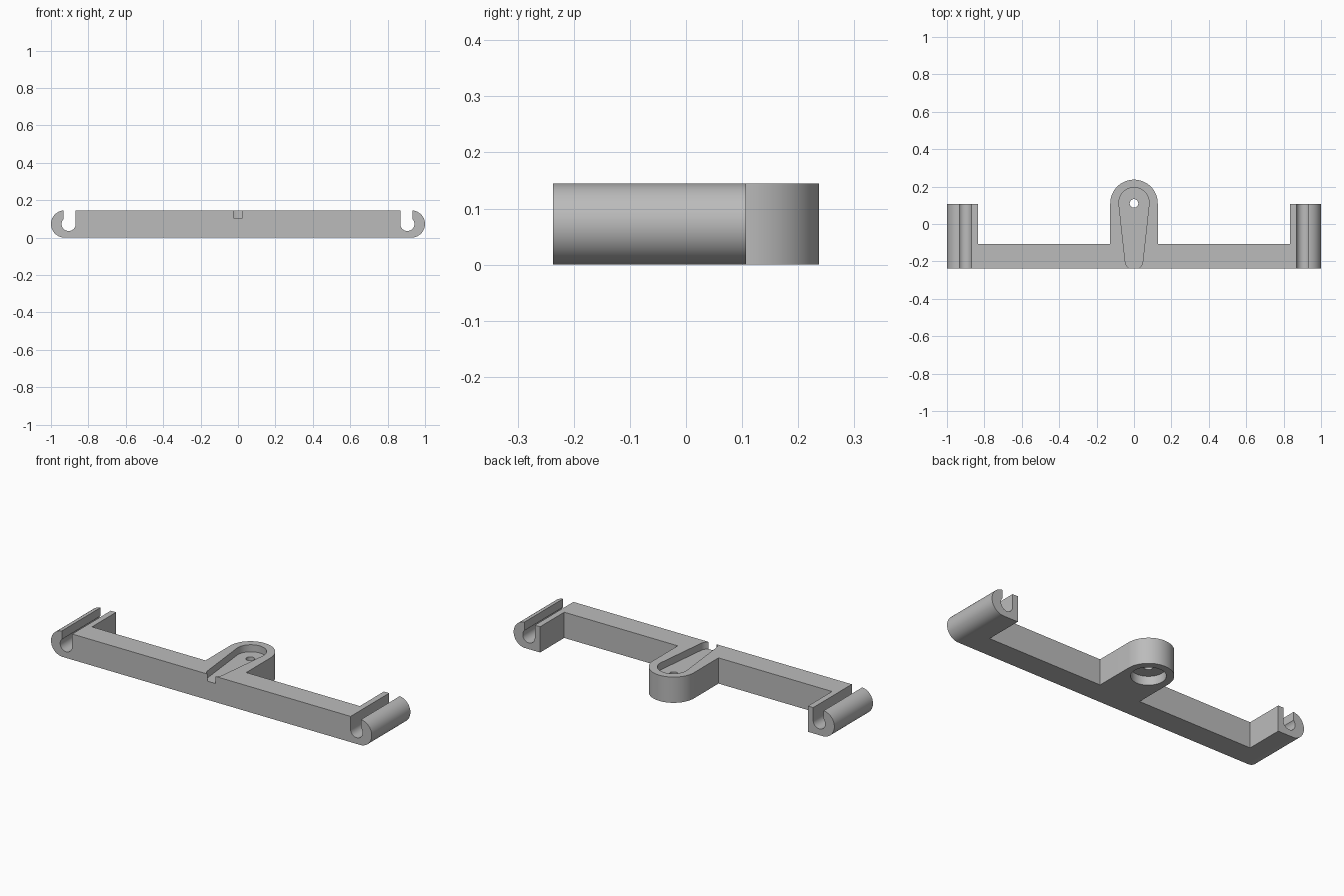
import bpy, bmesh
from math import cos, sin, radians, acos, asin, degrees
from mathutils import Vector

if "Cube" in bpy.data.objects:
    bpy.data.objects.remove(bpy.data.objects["Cube"], do_unlink=True)

H = 0.145        # thickness
FRONT = -0.237   # front face
BOSS_Y = 0.11    # centre of the screw boss


def arc(cx, cy, r, a0, a1, n=32):
    steps = [radians(a0 + (a1 - a0) * i / n) for i in range(n + 1)]
    return [(cx + r * cos(a), cy + r * sin(a)) for a in steps]


def mirrored(half):
    """Closed outline from its right half."""
    return half + [(-x, y) for x, y in reversed(half)]


def prism(name, outline, to_3d, travel):
    bm = bmesh.new()
    face = bm.faces.new([bm.verts.new(to_3d(p)) for p in outline])
    ext = bmesh.ops.extrude_face_region(bm, geom=[face])
    verts = [v for v in ext["geom"] if isinstance(v, bmesh.types.BMVert)]
    bmesh.ops.translate(bm, verts=verts, vec=Vector(travel))
    bmesh.ops.recalc_face_normals(bm, faces=bm.faces)
    mesh = bpy.data.meshes.new(name)
    bm.to_mesh(mesh)
    bm.free()
    ob = bpy.data.objects.new(name, mesh)
    bpy.context.collection.objects.link(ob)
    return ob


def plan_prism(name, outline, z0, z1):
    return prism(name, outline, lambda p: (p[0], p[1], z0), (0, 0, z1 - z0))


# Front profile: bar with an open round hook at each end
R, hole_r, hole_x, lip_x, wall_x = H / 2, 0.0375, 0.9055, 0.933, 0.868
lip = degrees(acos((lip_x - 1 + R) / R))
inner = degrees(acos((lip_x - hole_x) / hole_r))
half = (arc(1 - R, R, R, -90, lip) + arc(hole_x, R, hole_r, inner, -180)
        + [(wall_x, H)])
bracket = prism("rail_bracket", mirrored(half),
                lambda p: (p[0], FRONT, p[1]), (0, 0.6, 0))

# Plan shape: thin bar, long clips at the ends, round boss in the middle
boss_r = 0.127
half = [(1.1, FRONT - 0.1), (1.1, 0.107), (0.835, 0.107), (0.835, -0.108),
        (boss_r, -0.108)] + arc(0, BOSS_Y, boss_r, 0, 90)[:-1]
half_plan = mirrored(half + [(0, BOSS_Y + boss_r)])
half_plan.remove((0, BOSS_Y + boss_r))
plan = plan_prism("plan_cutter", half_plan, -0.1, H + 0.1)

# Tapered pocket in the top, open through the front
big, small, small_y = 0.081, 0.047, -0.197
tilt = degrees(asin((big - small) / (BOSS_Y - small_y)))
pocket_outline = (arc(0, BOSS_Y + 0.004, big, -tilt, 180 + tilt)
                  + arc(0, small_y, small, 180 + tilt, 360 - tilt))
pocket = plan_prism("pocket_cutter", pocket_outline, 0.105, H + 0.1)

# Screw hole and the wide recess under it
hole = plan_prism("hole_cutter", arc(0, BOSS_Y, 0.023, 0, 360)[:-1], -0.1, H + 0.1)
recess = plan_prism("recess_cutter", arc(0, BOSS_Y, 0.088, 0, 360, 48)[:-1], -0.1, 0.05)

cutters = [(plan, 'INTERSECT'), (pocket, 'DIFFERENCE'),
           (hole, 'DIFFERENCE'), (recess, 'DIFFERENCE')]
for cutter, op in cutters:
    mod = bracket.modifiers.new(cutter.name, 'BOOLEAN')
    mod.operation, mod.solver, mod.object = op, 'EXACT', cutter
    cutter.hide_render = True

# Bake the cuts and drop the cutters
bpy.context.view_layer.update()
graph = bpy.context.evaluated_depsgraph_get()
result = bpy.data.meshes.new_from_object(bracket.evaluated_get(graph))
bracket.modifiers.clear()
bracket.data = result
for cutter, op in cutters:
    bpy.data.objects.remove(cutter, do_unlink=True)

# Plain grey plastic
grey = bpy.data.materials.new("grey_plastic")
grey.use_nodes = True
colour = (0.5, 0.5, 0.5, 1)
grey.diffuse_color = colour
grey.node_tree.nodes["Principled BSDF"].inputs["Base Color"].default_value = colour
result.materials.clear()
result.materials.append(grey)

bpy.ops.object.select_all(action='DESELECT')
bracket.select_set(True)
bpy.context.view_layer.objects.active = bracket
bpy.ops.object.shade_smooth_by_angle(angle=radians(30))
